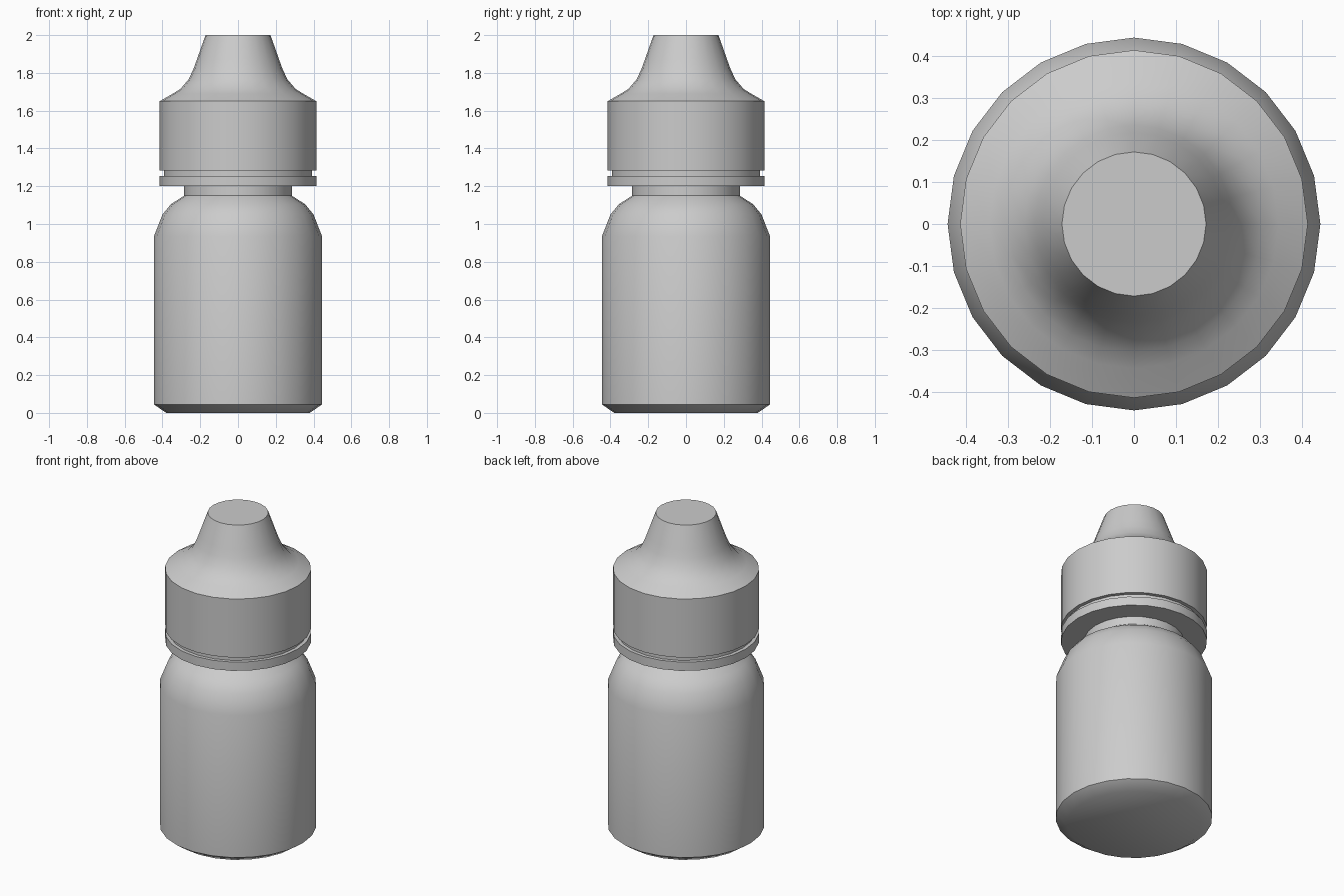
import bpy, bmesh
from math import cos, sin, pi, radians

if "Cube" in bpy.data.objects:
    bpy.data.objects.remove(bpy.data.objects["Cube"])

SIDES = 24


def lathe(name, profile, cap_bottom=False, cap_top=False):
    """Revolve (radius, height) points, listed bottom to top, around z."""
    bm = bmesh.new()
    rings = [[bm.verts.new((r * cos(2 * pi * i / SIDES), r * sin(2 * pi * i / SIDES), z))
              for i in range(SIDES)] for r, z in profile]
    for a, b in zip(rings, rings[1:]):
        for i in range(SIDES):
            j = (i + 1) % SIDES
            bm.faces.new((a[i], a[j], b[j], b[i]))
    if cap_bottom:
        bm.faces.new(rings[0][::-1])
    if cap_top:
        bm.faces.new(rings[-1])
    mesh = bpy.data.meshes.new(name)
    bm.to_mesh(mesh)
    bm.free()
    obj = bpy.data.objects.new(name, mesh)
    bpy.context.collection.objects.link(obj)
    bpy.ops.object.select_all(action='DESELECT')
    obj.select_set(True)
    bpy.context.view_layer.objects.active = obj
    bpy.ops.object.shade_smooth_by_angle(angle=radians(40))
    return obj


# Bottle with chamfered base, rounded shoulder and neck
lathe("bottle", [(0.38, 0), (0.445, 0.045), (0.445, 0.935), (0.40, 1.05),
                 (0.355, 1.105), (0.285, 1.15), (0.285, 1.20)], cap_bottom=True)

# Tamper ring under the cap, with the narrow groove above it
lathe("tamper_ring", [(0.285, 1.20), (0.415, 1.20), (0.415, 1.255),
                      (0.393, 1.255), (0.393, 1.283)])

# Screw cap with flared, flat-topped tip
lathe("cap", [(0.393, 1.283), (0.415, 1.283), (0.415, 1.65), (0.345, 1.69),
              (0.305, 1.715), (0.262, 1.765), (0.236, 1.82), (0.218, 1.87),
              (0.172, 2.0)], cap_top=True)
